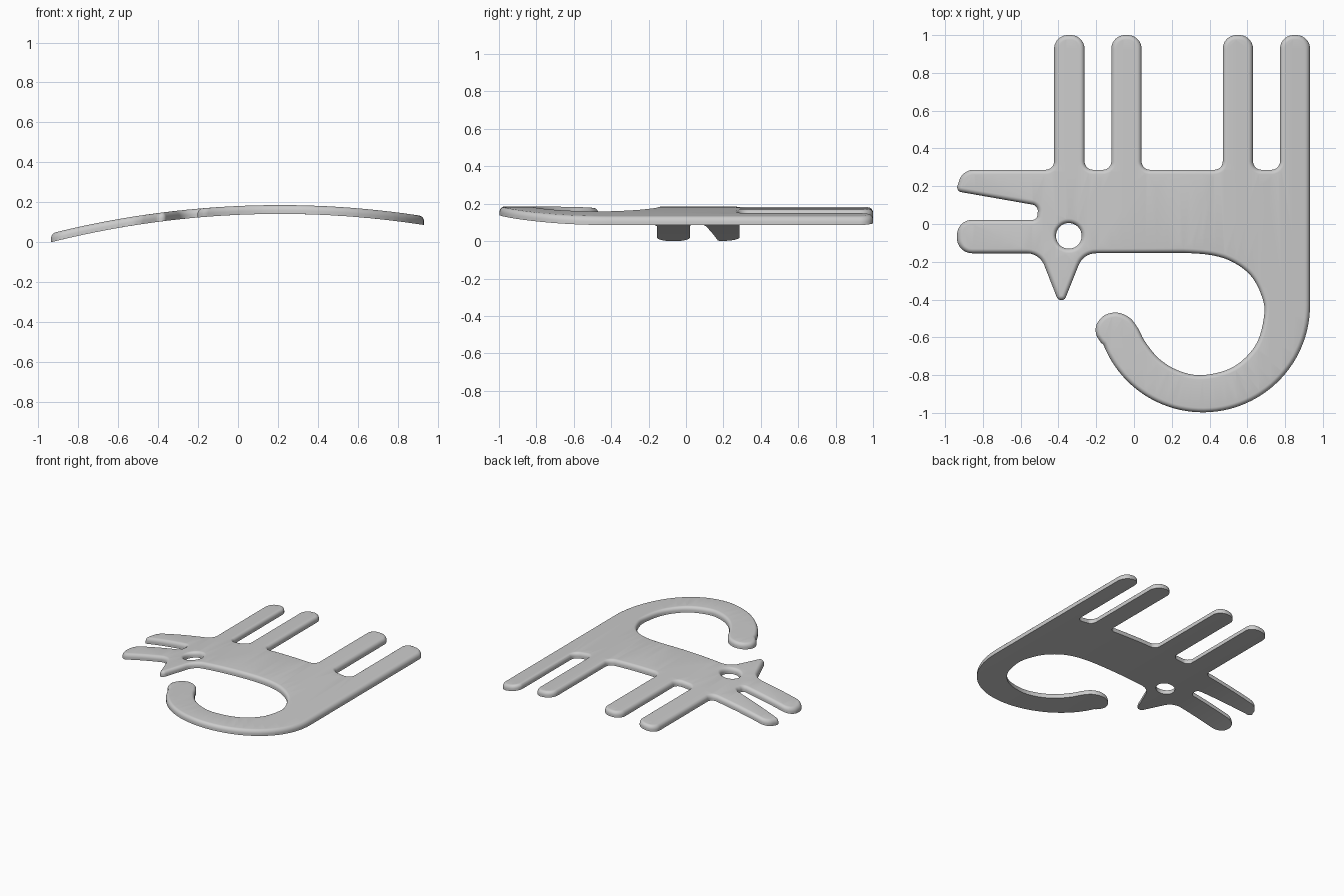
import bpy, bmesh, math
from mathutils import Vector

if "Cube" in bpy.data.objects:
    bpy.data.objects.remove(bpy.data.objects["Cube"])

THICK, INSET, ROUND_H = 0.044, 0.024, 0.028
BEND_X, BEND_R = 0.21, 4.7


def fillet(prev, cur, nxt, r, n=10):
    """Arc of radius r replacing the corner cur."""
    p = Vector(cur)
    a, b = (Vector(prev) - p).normalized(), (Vector(nxt) - p).normalized()
    half = a.angle(b) / 2
    c = p + (a + b).normalized() * (r / math.sin(half))
    s, e = p + a * (r / math.tan(half)) - c, p + b * (r / math.tan(half)) - c
    t0 = math.atan2(s.y, s.x)
    sweep = math.remainder(math.atan2(e.y, e.x) - t0, math.tau)
    return [c + Vector((math.cos(t0 + sweep * i / n), math.sin(t0 + sweep * i / n))) * r
            for i in range(n + 1)]


def spline(pts, n=6):
    """Catmull-Rom through the inner points; ends are guides only."""
    out = []
    P = [Vector(p) for p in pts]
    for p0, p1, p2, p3 in zip(P, P[1:], P[2:], P[3:]):
        for i in range(n):
            t = i / n
            out.append(0.5 * (2 * p1 + (p2 - p0) * t + (2 * p0 - 5 * p1 + 4 * p2 - p3) * t * t
                              + (3 * p1 - p0 - 3 * p2 + p3) * t ** 3))
    return out


def inset(pts, d):
    """Move a counter-clockwise loop inward by d."""
    out = []
    for i, p in enumerate(pts):
        a = (p - pts[i - 1]).normalized()
        b = (pts[(i + 1) % len(pts)] - p).normalized()
        na, nb = Vector((-a.y, a.x)), Vector((-b.y, b.x))
        m = (na + nb).normalized()
        out.append(p + m * (d / max(0.7, m.dot(na))))
    return out


# Outline corners (x, y, radius): four legs, then jaws, muzzle and ear
corners = []
for left, right in ((0.773, 0.932), (0.47, 0.63), (-0.12, 0.04), (-0.423, -0.262)):
    if right < 0.9:
        corners.append((right, 0.287, 0.045))
    corners += [(right, 1, 0.072), (left, 1, 0.072), (left, 0.287, 0.045)]
corners += [(-0.905, 0.287, 0.08), (-0.945, 0.174, 0.026), (-0.505, 0.097, 0.035),
            (-0.515, 0.022, 0.025), (-0.937, 0.022, 0.08), (-0.937, -0.155, 0.08),
            (-0.5, -0.155, 0.1), (-0.385, -0.448, 0.026), (-0.268, -0.155, 0.1)]
start, end = (0.932, -0.4), (0.26, -0.153)
chain = [start] + [c[:2] for c in corners] + [end]
outline = []
for i, c in enumerate(corners):
    outline += fillet(chain[i], c[:2], chain[i + 2], c[2])

# Belly curve, inside of the tail, tail tip, then outer tail arc
outline += spline([(0.1, -0.153), (0.26, -0.153), (0.41, -0.165), (0.52, -0.2), (0.615, -0.27),
                   (0.672, -0.37), (0.69, -0.475), (0.646, -0.637), (0.527, -0.756),
                   (0.365, -0.8), (0.24, -0.778), (0.135, -0.715), (0.06, -0.625),
                   (0.02, -0.55), (-0.025, -0.495), (-0.09, -0.469), (-0.155, -0.483),
                   (-0.197, -0.53), (-0.2, -0.585), (-0.167, -0.64), (-0.12, -0.72)])
a0, a1 = math.radians(201.5), math.radians(360)
for i in range(49):
    a = a0 + (a1 - a0) * i / 48
    outline.append(Vector((0.365 + 0.567 * math.cos(a), -0.43 + 0.567 * math.sin(a))))

# Eye hole, clockwise so that inset widens it
eye = [Vector((-0.345 + 0.068 * math.cos(-a * math.tau / 40),
               -0.063 + 0.068 * math.sin(-a * math.tau / 40))) for a in range(40)]

# Walls with a rounded upper edge and a crisp lower edge
profile = [(0, 0)] + [(INSET * (1 - math.cos(t)), THICK - ROUND_H * (1 - math.sin(t)))
                      for t in (math.pi / 2 * k / 6 for k in range(7))]
bm = bmesh.new()
bottom_edges, top_edges = [], []
for loop in (outline, eye):
    clean = [p for i, p in enumerate(loop) if (p - loop[i - 1]).length > 1e-4]
    rings = [[bm.verts.new((p.x, p.y, z)) for p in inset(clean, d)] for d, z in profile]
    n = len(clean)
    for lo, hi in zip(rings, rings[1:]):
        for i in range(n):
            j = (i + 1) % n
            bm.faces.new((lo[i], lo[j], hi[j], hi[i]))
    for ring, store in ((rings[0], bottom_edges), (rings[-1], top_edges)):
        store += [bm.edges.get((ring[i], ring[(i + 1) % n])) for i in range(n)]

# Flat top and underside
bmesh.ops.triangle_fill(bm, edges=bottom_edges, use_beauty=True, normal=(0, 0, -1))
bmesh.ops.triangle_fill(bm, edges=top_edges, use_beauty=True, normal=(0, 0, 1))

# Slice across and bend into a shallow arch
for k in range(-15, 16):
    bmesh.ops.bisect_plane(bm, geom=bm.verts[:] + bm.edges[:] + bm.faces[:],
                           plane_co=(k * 0.06, 0, 0), plane_no=(1, 0, 0), dist=1e-5)
for v in bm.verts:
    v.co.z += math.sqrt(BEND_R ** 2 - (v.co.x - BEND_X) ** 2)
low = min(v.co.z for v in bm.verts)
for v in bm.verts:
    v.co.z -= low
bmesh.ops.recalc_face_normals(bm, faces=bm.faces[:])

mesh = bpy.data.meshes.new("animal_plate")
bm.to_mesh(mesh)
bm.free()
plate = bpy.data.objects.new("animal_plate", mesh)
bpy.context.collection.objects.link(plate)
bpy.context.view_layer.objects.active = plate
plate.select_set(True)
bpy.ops.object.shade_smooth_by_angle(angle=math.radians(40))
